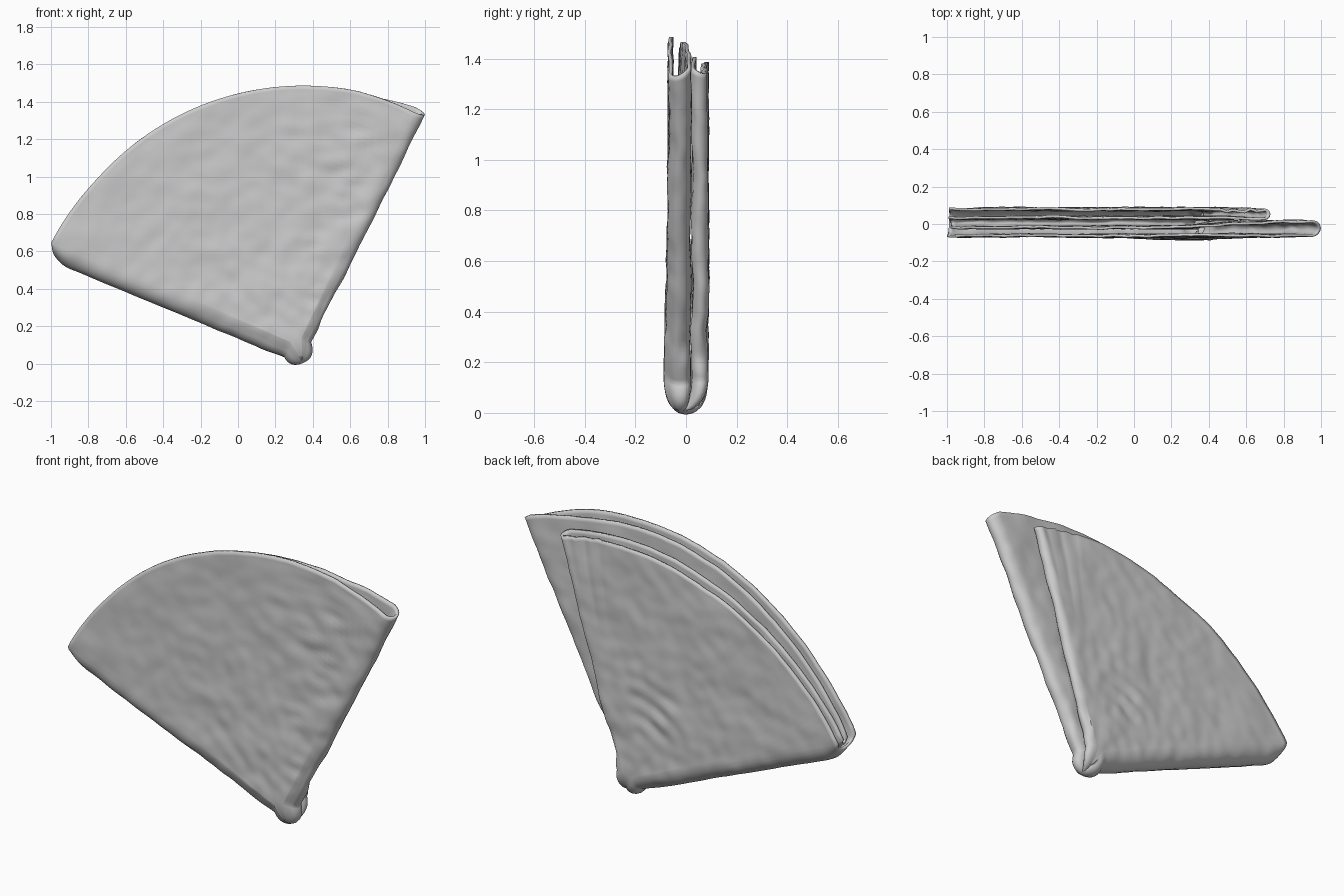
import bpy, bmesh, math
from mathutils import Vector, noise

if "Cube" in bpy.data.objects:
    bpy.data.objects.remove(bpy.data.objects["Cube"])

# A round flat sheet folded in half twice: one closed loop of four layers,
# swept outward from the folded point to the round rim.
APEX = (0.32, 0.10)
TIP = Vector((0.345, -0.02, 0.01))
LEFT, RIGHT, RIGHT_BACK = 157.5, 63.6, 73.6   # fold line angles in degrees
N, K = 60, 10                                 # samples per layer and per fold
START, RINGS = 0.03, 64


def front_rim(a):
    ends = 0.02 * max(0, (a - 140) / 17.5) + 0.012 * max(0, (75 - a) / 11.4)
    return 1.463 - 0.082 * math.cos(math.radians(a - 110)) + ends


def rim(layer, a):
    right = max(0, 1 - (a - RIGHT) / 13)
    back = 0.085 * min(1, max(0, (LEFT - a) / 45))
    return {"front_outer": front_rim(a) - 0.028 * right,
            "front_inner": front_rim(a) - 0.02 * (1 - right),
            "back_inner": front_rim(a) - 0.008 - back * 0.85,
            "back_outer": front_rim(a) - 0.01 - back * 1.05}[layer]


def depth_y(layer, a):
    near_right = max(0, min(1, (95 - a) / 25))
    return {"front_outer": -0.061, "front_inner": -0.018 + 0.03 * near_right,
            "back_inner": 0.034 - 0.006 * near_right, "back_outer": 0.080}[layer]


# Each station: layer name, angle, sideways offset, y, rim radius
stations = []


def add_layer(layer, a0, a1):
    for i in range(N):
        a = a0 + (a1 - a0) * i / (N - 1)
        stations.append((layer, a, 0, depth_y(layer, a), rim(layer, a)))


def add_fold(la, lb, a, depth, corner):
    y0, y1 = depth_y(la, a), depth_y(lb, a)
    for i in range(1, K):
        t = math.pi * i / K
        w = (1 - math.cos(t)) / 2
        r = rim(la, a) * (1 - w) + rim(lb, a) * w - corner * math.sin(t)
        stations.append(("fold", a, depth * math.sin(t), y0 + (y1 - y0) * w, r))


add_layer("front_outer", RIGHT, LEFT)
add_fold("front_outer", "back_outer", LEFT, 0.084, 0.03)
add_layer("back_outer", LEFT, RIGHT_BACK)
add_fold("back_outer", "back_inner", RIGHT_BACK, -0.035, 0.0)
add_layer("back_inner", RIGHT_BACK, LEFT)
add_fold("back_inner", "front_inner", LEFT, 0.04, 0.02)
add_layer("front_inner", LEFT, RIGHT)
add_fold("front_inner", "front_outer", RIGHT, -0.055, 0.0)


def bump(x, centre, width):
    return math.exp(-((x - centre) / width) ** 2)


def point(st, s):
    layer, a, off, y, r_max = st
    r, t = s * r_max, math.radians(a)
    if off > 0:                               # rounded left corner
        off *= 1 - 0.5 * max(0, (s - 0.92) / 0.08) ** 2
    x = APEX[0] + r * math.cos(t) - off * math.sin(t)
    z = APEX[1] + r * math.sin(t) + off * math.cos(t)
    # soft general lumps
    y += 0.007 * noise.noise(Vector((x * 5, y * 12, z * 5)))
    y += 0.005 * noise.noise(Vector((x * 14, y * 12 + 7, z * 14)))
    if layer == "front_outer":
        y -= 0.016 * bump(r, 0.15, 0.35)
        y += 0.010 * noise.noise(Vector((x * 7, 3, z * 16))) * bump(a, 75, 16)
    if layer == "back_outer":
        # curved wrinkles near the point and pleats at the loose corner
        y += 0.006 * math.sin(r * 62) * bump(r, 0.42, 0.16) * bump(a, 115, 22)
        fade = max(0, s - 0.55) / 0.45
        y -= 0.010 * (1 + math.sin(a * 1.6 + 2 * s)) * bump(a, 79, 5) * fade ** 1.5
    if layer == "fold":
        wob = noise.noise(Vector((x * 9, y * 20, z * 9)))
        x += (0.004 + 0.016 * bump(r, 0.2, 0.2)) * wob
    return Vector((x, y, z))


bm = bmesh.new()
rings = []
base = [point(st, START) for st in stations]
for k in (0.1, 0.22, 0.36, 0.5, 0.65, 0.8, 0.92):   # rounded closed point
    ky = math.sqrt(1 - (1 - k) ** 2)
    ring = []
    for p, (_, a, off, _, _) in zip(base, stations):
        t = math.radians(a)
        push = 4 * k * (1 - k) * off * (0.28 if off > 0 else 0.5)
        ring.append(bm.verts.new((
            TIP.x + (p.x - TIP.x) * k - push * math.sin(t),
            TIP.y + (p.y - TIP.y) * ky,
            TIP.z + (p.z - TIP.z) * k + push * math.cos(t))))
    rings.append(ring)
for j in range(RINGS):
    s = START + (1 - START) * j / (RINGS - 1)
    rings.append([bm.verts.new(point(st, s)) for st in stations])
count = len(stations)
tip = bm.verts.new(TIP)
for i in range(count):
    n = (i + 1) % count
    bm.faces.new((tip, rings[0][i], rings[0][n]))
    for lo, hi in zip(rings, rings[1:]):
        bm.faces.new((lo[i], hi[i], hi[n], lo[n]))
bmesh.ops.recalc_face_normals(bm, faces=bm.faces)

mesh = bpy.data.meshes.new("folded_sheet")
bm.to_mesh(mesh)
bm.free()
sheet = bpy.data.objects.new("folded_sheet", mesh)
bpy.context.collection.objects.link(sheet)
bpy.context.view_layer.objects.active = sheet
sheet.select_set(True)
bpy.ops.object.shade_smooth_by_angle(angle=math.radians(50))

# sheet thickness
solid = sheet.modifiers.new("thickness", "SOLIDIFY")
solid.thickness = 0.014
solid.offset = 0
